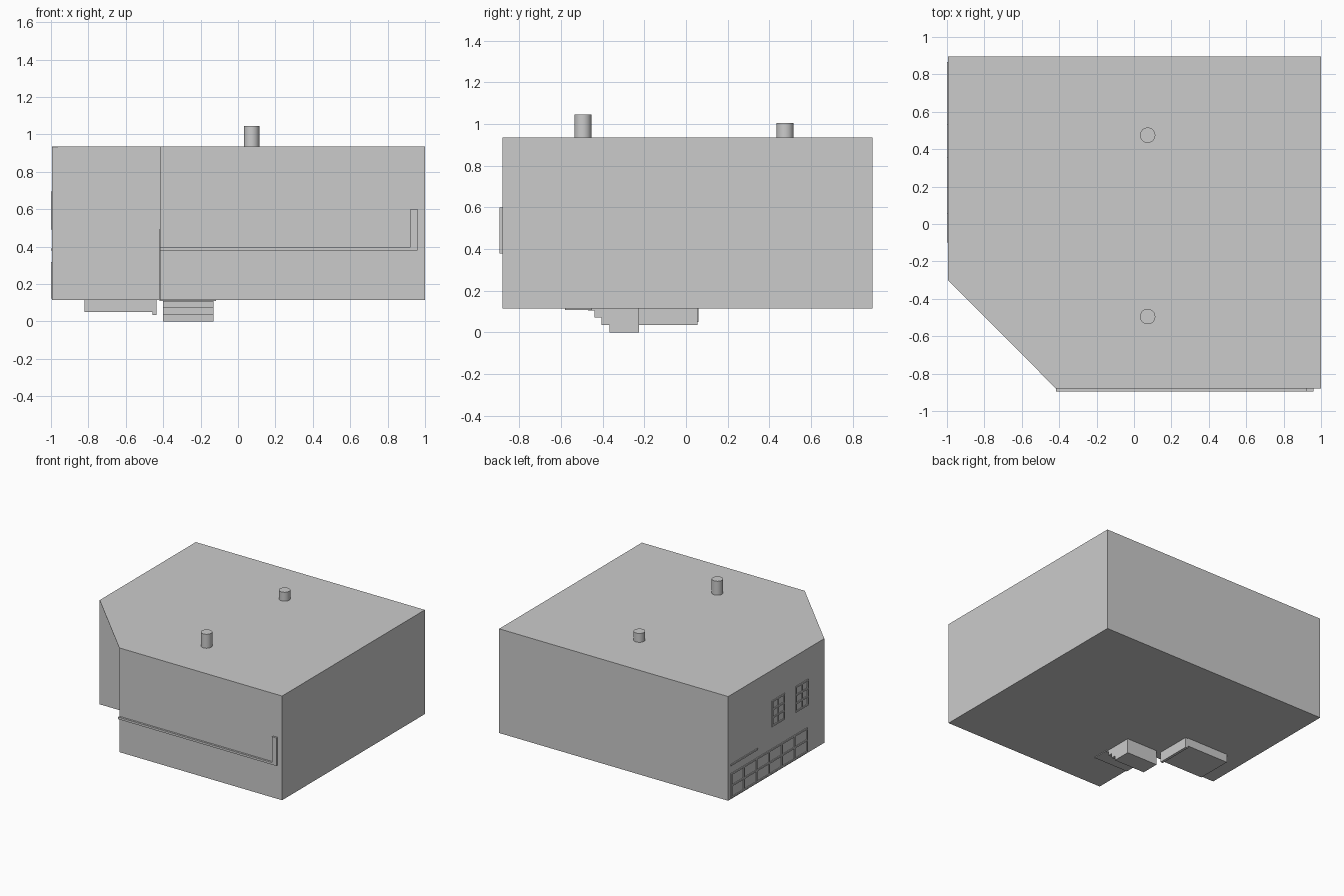
import bpy, bmesh
from mathutils import Matrix

if "Cube" in bpy.data.objects:
    bpy.data.objects.remove(bpy.data.objects["Cube"])


def finish(name, bm):
    bmesh.ops.recalc_face_normals(bm, faces=bm.faces)
    me = bpy.data.meshes.new(name)
    bm.to_mesh(me)
    bm.free()
    ob = bpy.data.objects.new(name, me)
    bpy.context.collection.objects.link(ob)
    return ob


def add_box(bm, x0, x1, y0, y1, z0, z1):
    m = Matrix.Translation(((x0 + x1) / 2, (y0 + y1) / 2, (z0 + z1) / 2))
    m = m @ Matrix.Diagonal((x1 - x0, y1 - y0, z1 - z0, 1))
    bmesh.ops.create_cube(bm, size=1, matrix=m)


def box(name, *dims):
    bm = bmesh.new()
    add_box(bm, *dims)
    return finish(name, bm)


def prism(name, outline, direction):
    bm = bmesh.new()
    face = bm.faces.new([bm.verts.new(p) for p in outline])
    ext = bmesh.ops.extrude_face_region(bm, geom=[face], use_keep_orig=True)
    verts = [g for g in ext["geom"] if isinstance(g, bmesh.types.BMVert)]
    bmesh.ops.translate(bm, verts=verts, vec=direction)
    return finish(name, bm)


def frame(name, x, y0, y1, z0, z1, cols, rows, bar=0.012, depth=0.006):
    """Glazing grid on a wall that faces -x."""
    bm = bmesh.new()
    for i in range(cols + 1):
        y = y0 + (y1 - y0 - bar) * i / cols
        add_box(bm, x - depth, x + 0.002, y, y + bar, z0, z1)
    for j in range(rows + 1):
        z = z0 + (z1 - z0 - bar) * j / rows
        add_box(bm, x - depth, x + 0.002, y0, y1, z, z + bar)
    return finish(name, bm)


LEFT, RIGHT, FRONT, BACK = -0.994, 1.0, -0.88, 0.895
NX, NY = -0.417, -0.30           # inner corner of the entrance recess
BASE, TOP = 0.115, 0.935

# Walls with the recessed front left corner
walls = [(LEFT, NY), (NX, NY), (NX, FRONT), (RIGHT, FRONT), (RIGHT, BACK), (LEFT, BACK)]
prism("walls", [(x, y, BASE) for x, y in walls], (0, 0, TOP - BASE - 0.004))

# Roof, whose cut corner overhangs the recess
roof = [(LEFT, NY), (NX, FRONT), (RIGHT, FRONT), (RIGHT, BACK), (LEFT, BACK)]
prism("roof", [(x, y, TOP - 0.004) for x, y in roof], (0, 0, 0.004))

# Roof vents
for name, y, top in (("front_vent", -0.495, 1.045), ("back_vent", 0.475, 1.005)):
    bm = bmesh.new()
    bmesh.ops.create_cone(bm, cap_ends=True, segments=32, radius1=0.041, radius2=0.041,
                          depth=top - TOP + 0.01,
                          matrix=Matrix.Translation((0.073, y, (top + TOP - 0.01) / 2)))
    ob = finish(name, bm)
    bpy.context.view_layer.objects.active = ob
    ob.select_set(True)
    bpy.ops.object.shade_smooth_by_angle()
    ob.select_set(False)

# L-shaped trim on the front wall
trim = [(NX, 0.38), (0.96, 0.38), (0.96, 0.60), (0.923, 0.60), (0.923, 0.397), (NX, 0.397)]
prism("front_trim", [(x, FRONT, z) for x, z in trim], (0, -0.015, 0))

# Left wall: upper windows, ground floor glazing and ledge
frame("upper_window_back", LEFT, 0.195, 0.355, 0.49, 0.695, 2, 3)
frame("upper_window_front", LEFT, -0.10, 0.06, 0.49, 0.695, 2, 3)
frame("shop_glazing", LEFT, -0.09, 0.865, 0.122, 0.317, 6, 2)
box("left_ledge", LEFT - 0.006, LEFT + 0.002, 0.53, 0.865, 0.378, 0.39)

# Entrance door on the side wall of the recess
frame("door_frame", NX, -0.58, -0.40, BASE, 0.49, 1, 2)

# Stepped block and thin landing below the floor
steps = [(-0.47, BASE), (-0.47, 0.106), (-0.44, 0.106), (-0.44, 0.072), (-0.405, 0.072),
         (-0.405, 0.036), (-0.368, 0.036), (-0.368, 0), (-0.225, 0), (-0.225, BASE)]
prism("entrance_steps", [(-0.40, y, z) for y, z in steps], (0.27, 0, 0))
box("landing", -0.42, -0.118, -0.58, -0.45, 0.109, 0.117)

# Low platform with its edge board
box("platform", -0.82, -0.458, -0.225, 0.06, 0.05, BASE)
box("platform_edge", -0.458, -0.437, -0.225, 0.055, 0.035, BASE)
